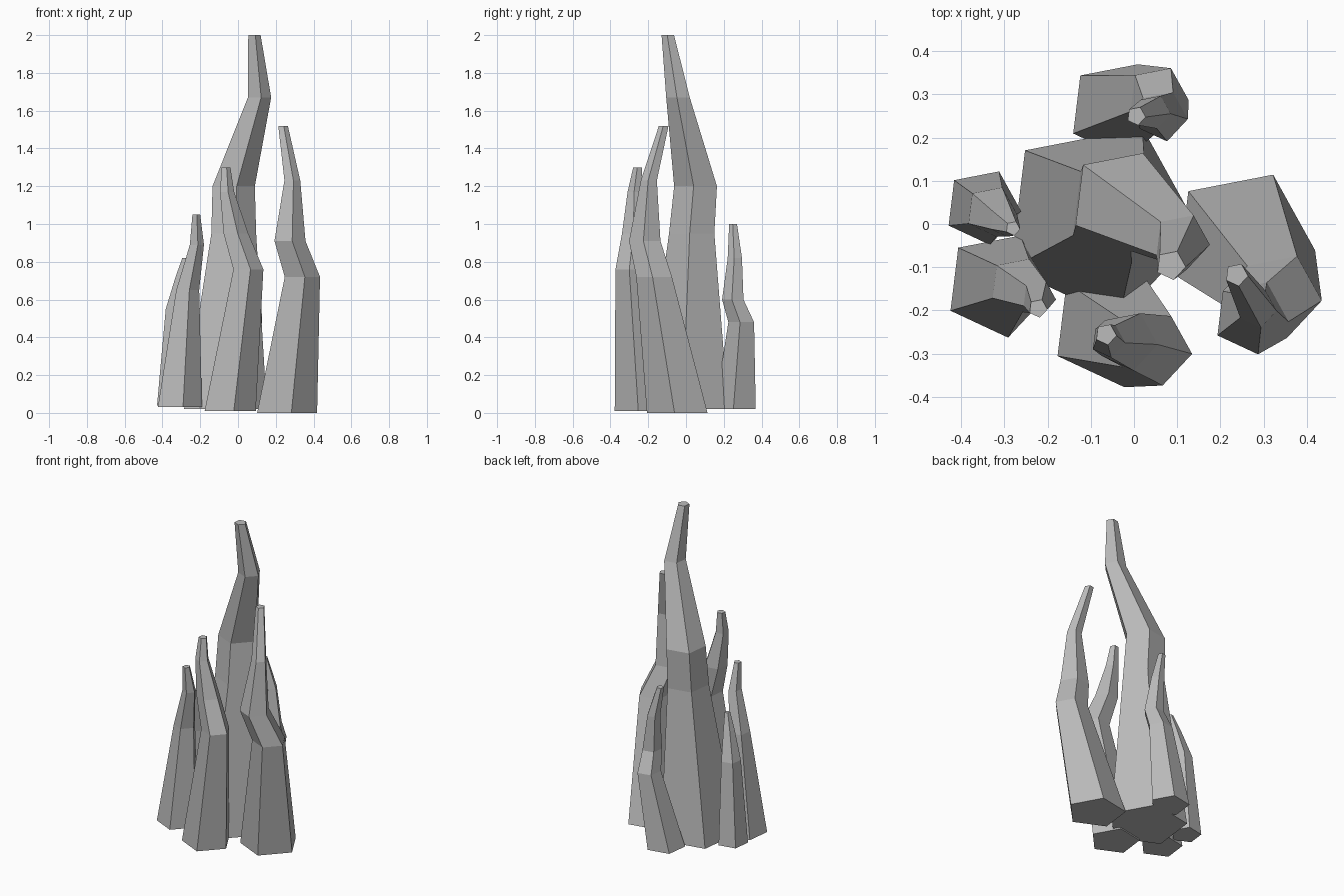
import bpy, bmesh, math

cube = bpy.data.objects.get("Cube")
if cube:
    bpy.data.objects.remove(cube, do_unlink=True)

SIDES = 5
PHASE = math.radians(-7)

stone = bpy.data.materials.new("grey stone")
stone.use_nodes = True
grey = (0.5, 0.5, 0.5, 1.0)
stone.diffuse_color = grey
bsdf = stone.node_tree.nodes["Principled BSDF"]
bsdf.inputs["Base Color"].default_value = grey
bsdf.inputs["Roughness"].default_value = 0.9


def spire(name, rings):
    """Bent five-sided column through rings of (height, x, y, radius)."""
    bm = bmesh.new()
    loops = []
    for z, cx, cy, r in rings:
        loop = []
        for i in range(SIDES):
            a = PHASE + i * math.tau / SIDES
            loop.append(bm.verts.new((cx + r * math.cos(a), cy + r * math.sin(a), z)))
        loops.append(loop)
    # side panels between neighbouring rings
    for low, high in zip(loops, loops[1:]):
        for i in range(SIDES):
            j = (i + 1) % SIDES
            bm.faces.new((low[i], low[j], high[j], high[i]))
    # closed base and blunt tip
    bm.faces.new(loops[0][::-1])
    bm.faces.new(loops[-1])
    bmesh.ops.recalc_face_normals(bm, faces=bm.faces)
    mesh = bpy.data.meshes.new(name)
    bm.to_mesh(mesh)
    bm.free()
    mesh.materials.append(stone)
    obj = bpy.data.objects.new(name, mesh)
    bpy.context.collection.objects.link(obj)
    return obj


# tall middle spire
spire("main_spire", [
    (0.02, -0.08, 0.01, 0.235),
    (0.95, -0.03, 0.035, 0.127),
    (1.2, -0.03, 0.055, 0.12),
    (1.67, 0.11, -0.04, 0.066),
    (2.0, 0.085, -0.095, 0.035),
])

# second tallest, on the model's left
spire("left_spire", [
    (0.0, 0.25, -0.04, 0.17),
    (0.72, 0.335, -0.165, 0.1),
    (0.91, 0.27, -0.215, 0.088),
    (1.23, 0.285, -0.195, 0.045),
    (1.52, 0.237, -0.117, 0.027),
])

spire("front_spire", [
    (0.01, -0.05, -0.235, 0.145),
    (0.76, 0.05, -0.29, 0.085),
    (0.95, -0.015, -0.27, 0.07),
    (1.17, -0.06, -0.27, 0.04),
    (1.3, -0.065, -0.255, 0.025),
])

# small pair on the model's right
spire("right_front_spire", [
    (0.03, -0.315, -0.14, 0.125),
    (0.65, -0.27, -0.14, 0.065),
    (0.89, -0.22, -0.17, 0.04),
    (1.05, -0.222, -0.195, 0.022),
])
spire("right_back_spire", [
    (0.04, -0.35, 0.04, 0.09),
    (0.55, -0.33, 0.03, 0.06),
    (0.72, -0.3, 0.005, 0.035),
    (0.82, -0.28, -0.01, 0.017),
])

spire("back_spire", [
    (0.02, -0.04, 0.265, 0.115),
    (0.48, 0.055, 0.295, 0.072),
    (0.6, 0.065, 0.25, 0.06),
    (0.82, 0.045, 0.26, 0.04),
    (1.0, 0.005, 0.25, 0.022),
])
